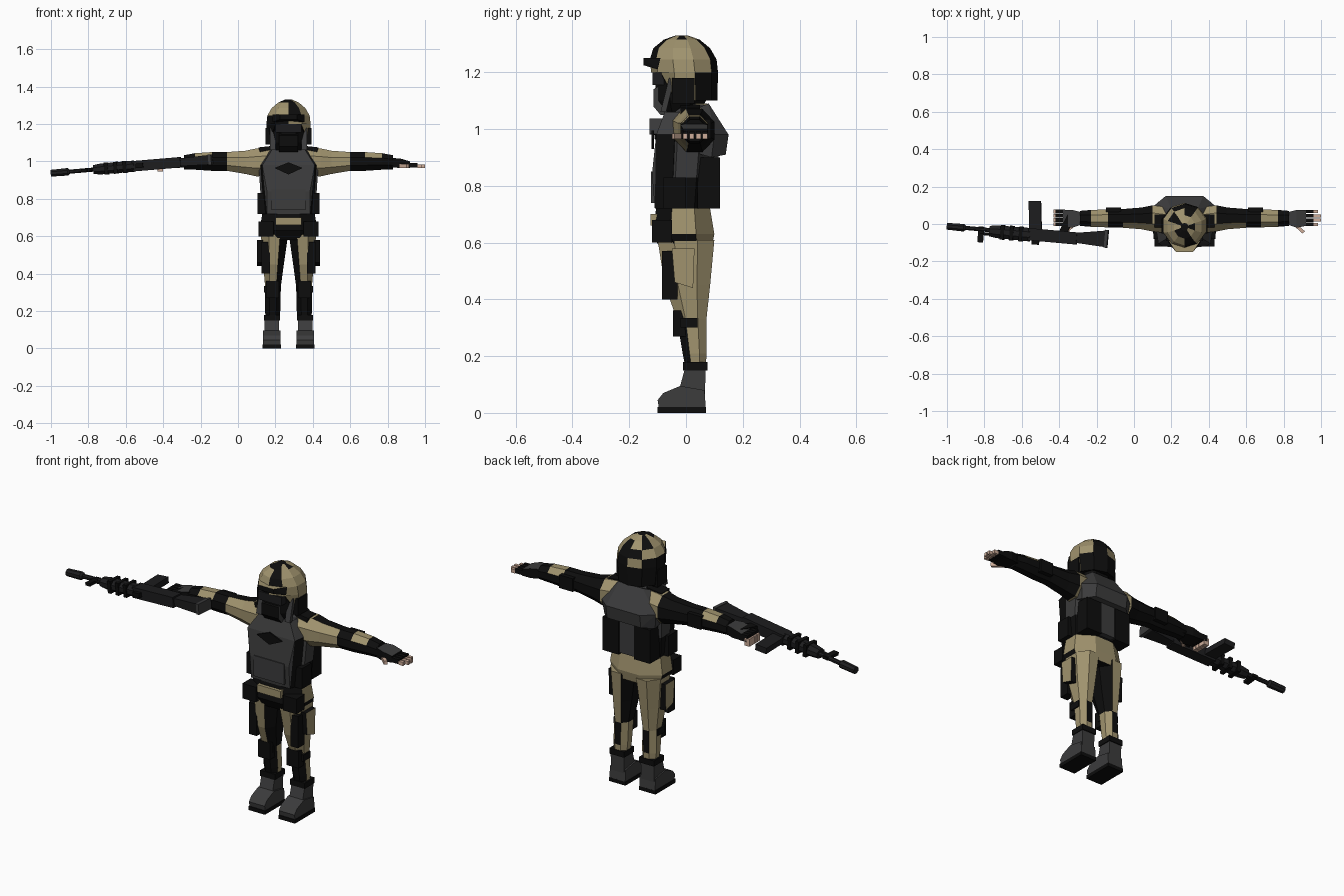
import bpy, bmesh, math, random
from mathutils import Matrix, Vector

random.seed(4)
if "Cube" in bpy.data.objects:
    bpy.data.objects.remove(bpy.data.objects["Cube"])

CX = 0.27  # body centre line; the rifle reaches out to the other side
COLORS = {
    "black": (0.004, 0.004, 0.004),
    "gunmetal": (0.012, 0.012, 0.013),
    "dark_grey": (0.045, 0.045, 0.046),
    "khaki": (0.35, 0.29, 0.155),
    "skin": (0.62, 0.42, 0.32),
}
MATS = {}
for name, rgb in COLORS.items():
    m = bpy.data.materials.new(name)
    m.use_nodes = True
    m.diffuse_color = (*rgb, 1)
    m.node_tree.nodes["Principled BSDF"].inputs["Base Color"].default_value = (*rgb, 1)
    MATS[name] = m


def finish(name, bm, color, matrix=None):
    """Turn a bmesh into an object; color is a name or a rule(centre, normal)."""
    bmesh.ops.recalc_face_normals(bm, faces=bm.faces)
    bm.normal_update()
    used = []
    for f in bm.faces:
        c = color if isinstance(color, str) else color(f.calc_center_median(), f.normal)
        if c not in used:
            used.append(c)
        f.material_index = used.index(c)
    mesh = bpy.data.meshes.new(name)
    bm.to_mesh(mesh)
    bm.free()
    for c in used:
        mesh.materials.append(MATS[c])
    ob = bpy.data.objects.new(name, mesh)
    ob.matrix_world = matrix or Matrix.Translation((CX, 0, 0))
    bpy.context.collection.objects.link(ob)
    return ob


def hull(name, pts, color, matrix=None):
    bm = bmesh.new()
    for p in pts:
        bm.verts.new(p)
    res = bmesh.ops.convex_hull(bm, input=bm.verts)
    loose = [g for g in res["geom_interior"] if isinstance(g, bmesh.types.BMVert)]
    bmesh.ops.delete(bm, geom=loose, context="VERTS")
    bmesh.ops.dissolve_limit(bm, angle_limit=0.02, verts=bm.verts, edges=bm.edges)
    return finish(name, bm, color, matrix)


def box(name, xs, ys, zs, color, matrix=None):
    return hull(name, [(x, y, z) for x in xs for y in ys for z in zs], color, matrix)


def slab(name, profile, xs, color, matrix=None):
    """Side profile of (y, z) points, extruded across x."""
    return hull(name, [(x, y, z) for x in xs for y, z in profile], color, matrix)


def loft(name, rings, n, color, axis="z", matrix=None, tweak=None):
    """Rings are (along, cross1, cross2, radius1, radius2)."""
    bm = bmesh.new()
    grow = 1 / math.cos(math.pi / n)
    rows = []
    for t, a, b, ra, rb in rings:
        row = []
        for i in range(n):
            w = math.tau * (i + 0.5) / n
            p, q = a + ra * grow * math.cos(w), b + rb * grow * math.sin(w)
            co = Vector((p, q, t) if axis == "z" else (t, p, q))
            row.append(bm.verts.new(tweak(co) if tweak else co))
        rows.append(row)
    for lo, hi in zip(rows, rows[1:]):
        for i in range(n):
            j = (i + 1) % n
            bm.faces.new((lo[i], lo[j], hi[j], hi[i]))
    bm.faces.new(rows[0])
    bm.faces.new(rows[-1])
    return finish(name, bm, color, matrix)


# Torso: jacket with khaki skirt, black belt and grey upper body
def torso_rule(c, n):
    if c.z < 0.64:
        return "black" if n.y < 0.3 else "khaki"
    if c.z < 0.73:
        return "black" if n.y < -0.2 else "khaki"
    return "dark_grey" if c.z > 0.84 else "black"


loft("jacket", [(0.58, 0, 0, 0.14, 0.09), (0.63, 0, -0.01, 0.155, 0.11),
                (0.72, 0, -0.01, 0.14, 0.095), (0.83, 0, 0, 0.15, 0.09),
                (0.98, 0, 0.01, 0.16, 0.095), (1.05, 0, 0.02, 0.125, 0.075),
                (1.09, 0, 0.01, 0.065, 0.06)], 8, torso_rule)
box("skirt_front", (-0.07, 0.07), (-0.125, -0.05), (0.66, 0.7), "khaki")
hull("chest_plate", [(s * x, y, z) for s in (-1, 1) for x, y, z in (
    (0.115, -0.11, 0.72), (0.115, -0.12, 0.84), (0.14, -0.105, 0.98), (0.09, -0.075, 1.06),
    (0.13, -0.05, 0.72), (0.15, -0.04, 0.98), (0.1, -0.02, 1.06))],
    lambda c, n: "dark_grey" if n.y < -0.5 or c.z > 0.98 else "black")
hull("chest_emblem_patch", [(x, y, z) for y in (-0.121, -0.113)
                            for x, z in ((-0.075, 0.965), (0, 0.995), (0.075, 0.965), (0, 0.93))], "black")
box("chest_pocket", (-0.09, 0.09), (-0.124, -0.1), (0.74, 0.85), "dark_grey")
hull("back_plate", [(s * x, y, z) for s in (-1, 1) for x, y, z in (
    (0.07, 0.08, 1.09), (0.1, 0.15, 0.98), (0.1, 0.14, 0.91), (0.16, 0.1, 0.98),
    (0.15, 0.09, 0.9), (0.11, 0.03, 1.07), (0.15, 0.02, 0.92))], "dark_grey")
for s in (-1, 1):
    box("back_pouch", (s * 0.045, s * 0.14), (0.04, 0.12), (0.72, 0.9), "black")
    box("side_pouch", (s * 0.12, s * 0.165), (-0.08, 0.0), (0.72, 0.83), "black")
    box("belt_pouch", (s * 0.08, s * 0.16), (-0.12, -0.05), (0.6, 0.68), "black")
box("back_spine", (-0.045, 0.045), (0.05, 0.115), (0.73, 0.91), "dark_grey")

# Head, mask and helmet
loft("collar", [(1.03, 0, 0.01, 0.09, 0.075), (1.09, 0, 0.005, 0.07, 0.07)], 8,
     lambda c, n: "khaki" if n.y > 0.5 else "black")
loft("head", [(1.05, 0, -0.02, 0.06, 0.065), (1.1, 0, -0.02, 0.09, 0.09),
              (1.22, 0, -0.01, 0.1, 0.095)], 8, "black")
slab("face_mask", [(-0.115, 1.14), (-0.115, 1.08), (-0.09, 1.05), (-0.05, 1.05), (-0.08, 1.16)],
     (-0.05, 0.05), lambda c, n: "dark_grey" if abs(n.x) > 0.5 else "black")
box("goggles", (-0.07, 0.07), (-0.118, -0.06), (1.155, 1.2), "gunmetal")


def lift_face_edge(co):
    if co.z < 1.12 and co.y < -0.04:
        co.z = 1.2
    return co


loft("helmet", [(1.1, 0, 0, 0.11, 0.105), (1.2, 0, -0.005, 0.118, 0.112),
                (1.245, 0, -0.01, 0.113, 0.112), (1.285, 0, -0.015, 0.09, 0.095),
                (1.315, 0, -0.015, 0.055, 0.06), (1.33, 0, -0.015, 0.02, 0.02)], 10,
     lambda c, n: "black" if n.z < -0.4 or random.random() < 0.47 else "khaki",
     tweak=lift_face_edge)
hull("helmet_brim", [(s * x, y, z) for s in (-1, 1) for x, y, z in (
    (0.045, -0.15, 1.225), (0.045, -0.15, 1.25), (0.085, -0.1, 1.21), (0.085, -0.09, 1.25))],
    lambda c, n: "khaki" if n.z > 0.3 else "black")
for s in (-1, 1):
    box("ear_guard", (s * 0.09, s * 0.122), (-0.05, 0.03), (1.09, 1.18), "black")
    slab("chin_strap", [(-0.06, 1.18), (-0.04, 1.18), (-0.07, 1.06), (-0.09, 1.06)],
         (s * 0.07, s * 0.1), "dark_grey")

# Legs, boots and thigh pouches
for s in (-1, 1):
    side = "left" if s > 0 else "right"

    def leg_rule(c, n):
        if s * n.x < -0.5 and c.z > 0.33:
            return "black"
        if c.z < 0.34 and n.y < -0.3:
            return "black"
        if 0.2 < c.z < 0.34 and n.y > 0.9:
            return "black"
        return "khaki"

    loft(side + "_leg", [(0.15, s * 0.085, 0.035, 0.035, 0.035), (0.21, s * 0.085, 0.03, 0.042, 0.042),
                         (0.33, s * 0.083, 0.02, 0.042, 0.052), (0.45, s * 0.08, 0.005, 0.055, 0.08),
                         (0.61, s * 0.075, 0.0, 0.073, 0.1)], 8, leg_rule)
    box(side + "_knee_pad", (s * 0.05, s * 0.12), (-0.045, 0.0), (0.27, 0.36), "black")
    box(side + "_shin_strap", (s * 0.048, s * 0.132), (-0.02, 0.04), (0.3, 0.335), "black")
    slab(side + "_boot_shaft", [(-0.01, 0.06), (0.0, 0.17), (0.07, 0.17), (0.065, 0.02), (-0.03, 0.06)],
         (s * 0.05, s * 0.128), "dark_grey")
    slab(side + "_boot_foot", [(-0.095, 0.015), (-0.1, 0.045), (-0.08, 0.07), (-0.02, 0.095),
                               (0.065, 0.08), (0.07, 0.015)], (s * 0.042, s * 0.135), "dark_grey")
    slab(side + "_boot_sole", [(-0.1, 0), (-0.1, 0.02), (0.07, 0.02), (0.07, 0)],
         (s * 0.04, s * 0.138), "black")
    box(side + "_boot_cuff", (s * 0.045, s * 0.132), (-0.01, 0.075), (0.15, 0.18), "black")
    slab(side + "_thigh_pouch", [(-0.04, 0.46), (-0.05, 0.58), (0.03, 0.58), (0.025, 0.44)],
         (s * 0.11, s * 0.168), lambda c, n: "khaki" if s * n.x > 0.5 else "black")
    box(side + "_holster", (s * 0.1, s * 0.145), (-0.085, -0.03), (0.4, 0.57), "black")

# Arms: sleeves with black panels, gloves and bare fingertips
for s in (-1, 1):
    side = "left" if s > 0 else "right"

    def sleeve_rule(c, n):
        d = abs(c.x)
        if d < 0.2:
            return "khaki"
        if d < 0.34:
            return "black" if n.y > 0.5 or n.z < -0.8 or n.z > 0.9 else "khaki"
        if d < 0.42:
            return "black"
        if d < 0.52:
            return "khaki" if n.z > 0.3 else "black"
        return "black"

    loft(side + "_sleeve", [(s * d, y, z, ry, rz) for d, y, z, ry, rz in (
        (0.09, 0.02, 1.0, 0.07, 0.075), (0.17, 0.03, 0.995, 0.07, 0.075),
        (0.23, 0.03, 0.995, 0.058, 0.062), (0.33, 0.03, 1.0, 0.05, 0.05),
        (0.41, 0.03, 1.0, 0.048, 0.05), (0.5, 0.03, 1.0, 0.045, 0.044),
        (0.56, 0.03, 0.995, 0.04, 0.038))], 8, sleeve_rule, axis="x")
    box(side + "_elbow_pad", (s * 0.34, s * 0.42), (0.05, 0.088), (0.965, 1.035), "black")
    hull(side + "_shoulder_strap", [(s * x, y, z) for y in (-0.02, 0.05) for x, z in (
        (0.07, 1.085), (0.16, 1.075), (0.15, 1.04), (0.07, 1.05))], "black")
    hull(side + "_glove", [(s * x, y, z) for x, y0, y1, z0, z1 in (
        (0.54, 0.0, 0.06, 0.97, 1.02), (0.6, -0.02, 0.075, 0.965, 1.015),
        (0.65, -0.01, 0.075, 0.965, 1.0)) for y in (y0, y1) for z in (z0, z1)],
        lambda c, n: "dark_grey" if n.z > 0.3 else "black")
    # Open fingers on the free hand, curled ones around the grip
    for k in range(4):
        y = -0.002 + k * 0.023
        if s > 0:
            tip = 0.73 if k in (1, 2) else 0.715
            box("left_finger_glove", (0.64, 0.69), (y - 0.009, y + 0.009), (0.968, 0.992), "black")
            box("left_fingertip", (0.69, tip), (y - 0.008, y + 0.008), (0.965, 0.984), "skin")
        else:
            box("right_finger_glove", (-0.64, -0.69), (y - 0.01, y + 0.01), (0.965, 1.0), "black")
            box("right_fingertip", (-0.67, -0.7), (y - 0.01, y + 0.01), (0.945, 0.985), "skin")
    hull(side + "_thumb", [(s * x, y, z) for x, y in ((0.58, -0.005), (0.61, -0.01), (0.63, -0.05),
                                                    (0.645, -0.04)) for z in (0.965, 0.985)], "skin")

# Rifle: local x runs from muzzle to stock, local y is its underside
muzzle, butt = Vector((-1.0, -0.012, 0.937)), Vector((-0.14, -0.09, 1.01))
ax = (butt - muzzle).normalized()
az = ax.cross(Vector((0, 1, 0))).normalized()
ay = az.cross(ax)
GUN = Matrix.Translation(muzzle) @ Matrix((ax, ay, az)).transposed().to_4x4()

loft("rifle_barrel", [(0.07, 0, 0, 0.011, 0.011), (0.4, 0, 0, 0.011, 0.011)], 8, "gunmetal", "x", GUN)
loft("rifle_muzzle", [(0, 0, 0, 0.018, 0.018), (0.09, 0, 0, 0.02, 0.02), (0.1, 0, 0, 0.012, 0.012)],
     8, "gunmetal", "x", GUN)
loft("rifle_gas_tube", [(0.18, -0.022, 0, 0.008, 0.008), (0.5, -0.022, 0, 0.01, 0.01)],
     6, "black", "x", GUN)
box("rifle_front_sight", (0.17, 0.2), (-0.07, 0.015), (-0.008, 0.008), "black", GUN)
loft("rifle_handguard", [(0.23, -0.005, 0, 0.028, 0.024), (0.27, -0.005, 0, 0.034, 0.029),
                         (0.45, -0.005, 0, 0.036, 0.03)], 8, "gunmetal", "x", GUN)
box("rifle_receiver", (0.44, 0.7), (-0.035, 0.03), (-0.028, 0.028), "gunmetal", GUN)
box("rifle_rear_sight", (0.46, 0.5), (-0.055, -0.03), (-0.012, 0.012), "black", GUN)
for i in range(3):
    x = 0.29 + i * 0.05
    box("rifle_handguard_rib", (x, x + 0.02), (-0.045, 0.034), (-0.032, 0.032), "black", GUN)
hull("rifle_magazine", [(x, y, z) for x, y in ((0.445, 0.0), (0.51, 0.0), (0.5, 0.1), (0.49, 0.18),
                                               (0.425, 0.175), (0.44, 0.09)) for z in (-0.016, 0.016)],
     "gunmetal", GUN)
hull("rifle_grip", [(x, y, z) for x, y in ((0.6, 0.02), (0.645, 0.02), (0.68, 0.11), (0.64, 0.12))
                    for z in (-0.016, 0.016)], "black", GUN)
hull("rifle_stock", [(x, y, z) for x, y, h in ((0.68, -0.025, 0.02), (0.68, 0.025, 0.02),
                                               (0.86, -0.035, 0.026), (0.86, 0.055, 0.026))
                     for z in (-h, h)], "gunmetal", GUN)
box("rifle_butt_pad", (0.85, 0.866), (-0.038, 0.058), (-0.028, 0.028), "dark_grey", GUN)
